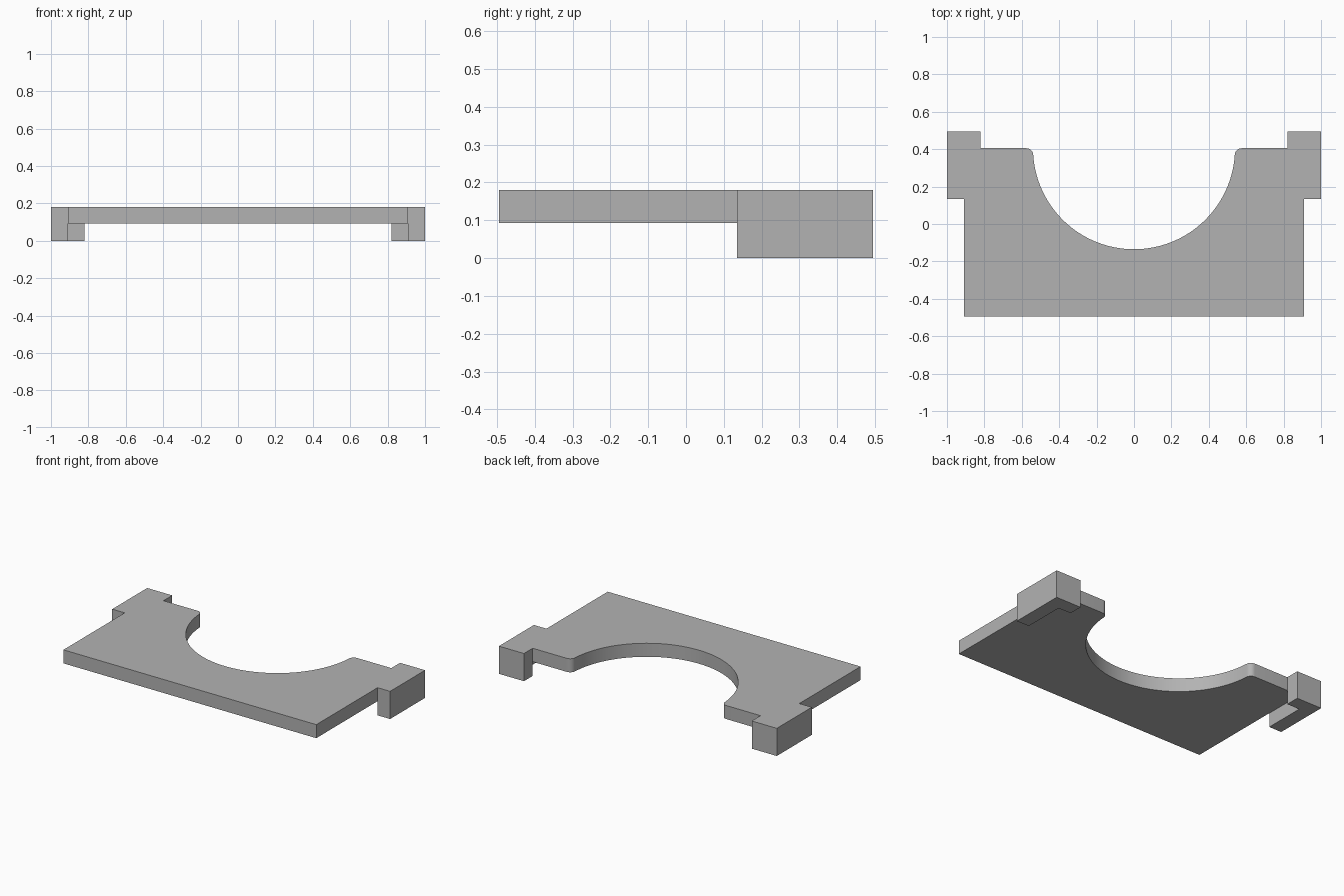
import bpy, bmesh, math

if "Cube" in bpy.data.objects:
    bpy.data.objects.remove(bpy.data.objects["Cube"])

TOP, UNDER = 0.18, 0.092          # plate top and underside heights
BACK, R, FILLET = 0.405, 0.54, 0.036

grey = bpy.data.materials.new("plain grey")
grey.diffuse_color = (0.45, 0.45, 0.45, 1)
grey.use_nodes = True
grey.node_tree.nodes["Principled BSDF"].inputs["Base Color"].default_value = grey.diffuse_color


def prism(name, outline, z0, z1, wall_top):
    """Solid from a plan outline; wall_top(a, b) gives a wall's top, or None for no wall."""
    bm = bmesh.new()
    bm.faces.new([bm.verts.new((x, y, z0)) for x, y in outline][::-1])
    bm.faces.new([bm.verts.new((x, y, z1)) for x, y in outline])
    for a, b in zip(outline, outline[1:] + outline[:1]):
        h = wall_top(a, b)
        if h is not None:
            bm.faces.new([bm.verts.new(p) for p in
                          ((*a, z0), (*b, z0), (*b, h), (*a, h))])
    bmesh.ops.remove_doubles(bm, verts=bm.verts, dist=1e-5)
    mesh = bpy.data.meshes.new(name)
    bm.to_mesh(mesh)
    bm.free()
    mesh.materials.append(grey)
    ob = bpy.data.objects.new(name, mesh)
    bpy.context.collection.objects.link(ob)
    bpy.context.view_layer.objects.active = ob
    ob.select_set(True)
    bpy.ops.object.shade_smooth_by_angle(angle=math.radians(30))
    ob.select_set(False)


def on_seam(a, b):
    """True where the plate and a hooked leg join."""
    def seam(p):
        x, y = abs(p[0]), p[1]
        return (abs(x - 0.91) < 1e-4 and 0.134 < y < 0.406) or \
               (0.819 < x < 0.911 and abs(y - BACK) < 1e-4)
    return seam(a) and seam(b)


# Right half of the plate outline, from the front corner to the arc's bottom
half = [(0.91, -0.495), (0.91, 0.135), (0.91, BACK), (0.82, BACK)]
cx, cy = math.sqrt((R + FILLET) ** 2 - FILLET ** 2), BACK - FILLET
start = math.atan2(cy - BACK, cx)             # where fillet meets the big arc
for i in range(9):                            # rounded corner
    t = math.pi / 2 + (math.pi / 2 + start) * i / 8
    half.append((cx + FILLET * math.cos(t), cy + FILLET * math.sin(t)))
for i in range(1, 33):                        # round cut-out
    t = start + (-math.pi / 2 - start) * i / 32
    half.append((R * math.cos(t), BACK + R * math.sin(t)))
outline = half + [(-x, y) for x, y in half[-2::-1]]
prism("plate", outline, UNDER, TOP, lambda a, b: None if on_seam(a, b) else TOP)

# Hooked legs at the back corners
hook = [(0.82, BACK), (0.91, BACK), (0.91, 0.135), (1, 0.135), (1, 0.495), (0.82, 0.495)]
for name, pts in (("right_leg", hook), ("left_leg", [(-x, y) for x, y in hook[::-1]])):
    prism(name, pts, 0, TOP, lambda a, b: UNDER if on_seam(a, b) else TOP)
